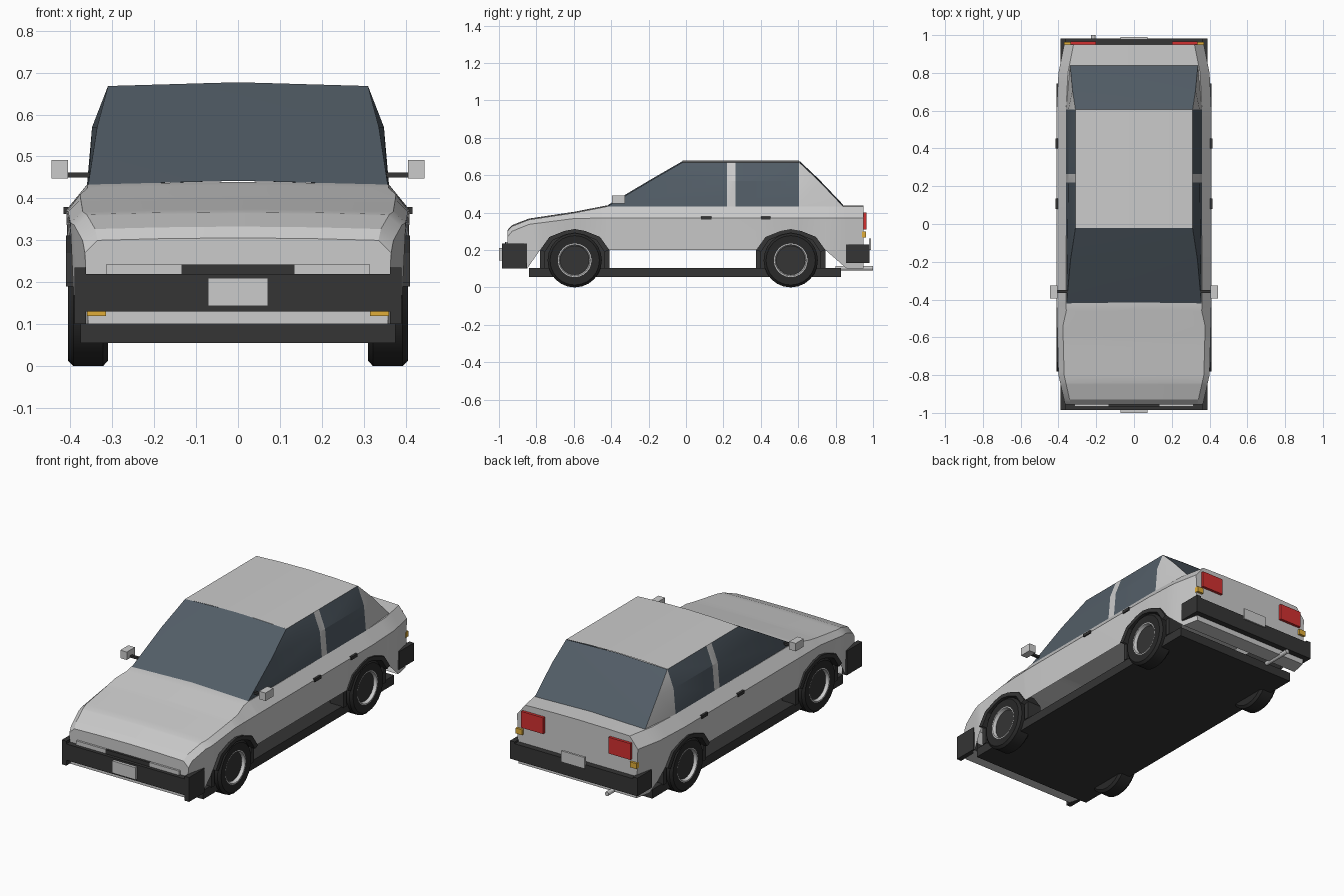
import bpy, bmesh, math
from mathutils import Vector

if "Cube" in bpy.data.objects:
    bpy.data.objects.remove(bpy.data.objects["Cube"])


def mat(name, r, g, b):
    m = bpy.data.materials.new(name)
    m.diffuse_color = (r, g, b, 1)
    m.use_nodes = True
    m.node_tree.nodes["Principled BSDF"].inputs["Base Color"].default_value = m.diffuse_color
    return m


DARK = mat("dark_trim", .035, .035, .035)
TYRE = mat("rubber", .022, .022, .022)
GLASS = mat("glass", .085, .11, .135)
RED = mat("red_lens", .65, .03, .03)
AMBER = mat("amber_lens", .75, .42, .04)
PAINT = mat("paint", .8, .8, .8)


def finish(name, bm, mats, mirror=True, smooth=None):
    if mirror:
        g = bmesh.ops.duplicate(bm, geom=bm.verts[:] + bm.edges[:] + bm.faces[:])["geom"]
        for v in g:
            if isinstance(v, bmesh.types.BMVert):
                v.co.x = -v.co.x
    bmesh.ops.remove_doubles(bm, verts=bm.verts[:], dist=.0005)
    bmesh.ops.recalc_face_normals(bm, faces=bm.faces[:])
    me = bpy.data.meshes.new(name)
    bm.to_mesh(me)
    bm.free()
    for m in mats:
        me.materials.append(m)
    ob = bpy.data.objects.new(name, me)
    bpy.context.collection.objects.link(ob)
    if smooth:
        bpy.ops.object.select_all(action='DESELECT')
        ob.select_set(True)
        bpy.context.view_layer.objects.active = ob
        bpy.ops.object.shade_smooth_by_angle(angle=math.radians(smooth))
    return ob


def box(name, x, y, z, m, mirror=False):
    bm = bmesh.new()
    bmesh.ops.create_cube(bm, size=1)
    for v in bm.verts:
        v.co = Vector([a[0] + (c + .5) * (a[1] - a[0]) for a, c in zip((x, y, z), v.co)])
    return finish(name, bm, [m], mirror)


def face(bm, pts, mi=0):
    f = bm.faces.new([bm.verts.new(p) for p in pts])
    f.material_index = mi


def lerp(table, y):
    for (a, u), (b, w) in zip(table, table[1:]):
        if y <= b:
            return u + (w - u) * max(0, y - a) / (b - a)
    return table[-1][1]


# Wheel arch outline, relative to axle (y, z)
AXLES = (-.595, .56)
ARCH = [(-.185, .2), (-.135, .27), (-.055, .302), (0, .312),
        (.055, .302), (.135, .27), (.185, .2)]

# Body shell: side-view curves sampled at shared stations
TOP = [(-.955, .30), (-.93, .327), (-.84, .362), (-.6, .398), (-.42, .433), (.95, .433)]
SHOULDER = [(-.955, .27), (-.93, .30), (-.84, .337), (-.6, .368), (-.4, .372), (.95, .372)]
WIDTH = [(-.955, .365), (-.8, .4), (-.4, .41), (.6, .41), (.8, .4), (.95, .37)]
LOW = ([(-.955, .1), (-.85, .1)] + [(AXLES[0] + y, z) for y, z in ARCH]
       + [(AXLES[1] + y, z) for y, z in ARCH] + [(.86, .1), (.95, .1)])
bm = bmesh.new()
ys = sorted({round(p[0], 3) for t in (TOP, SHOULDER, WIDTH, LOW) for p in t})


def section(y):
    w, top, low = lerp(WIDTH, y), lerp(TOP, y), lerp(LOW, y)
    xt = w - .05 if y > -.5 else w - .03
    return [(0, y, top + .006), (xt * .55, y, top + .004), (xt, y, top),
            (w, y, lerp(SHOULDER, y)), (w - .008, y, low), (0, y, low)]


for a, b in zip(ys, ys[1:]):
    p, q = section(a), section(b)
    ends = b < -.84 or a > .85
    for i in range(5 if ends else 4):
        face(bm, [p[i], p[i + 1], q[i + 1], q[i]])
for y in (ys[0], ys[-1]):
    face(bm, section(y))
finish("body_shell", bm, [PAINT], smooth=25)

# Cabin: columns of (base, waist, top) along one side, then mirrored
def column(y):
    return [(.36, y, .433), (.348, y, .57), (.31, y, .668)]


cols = [[(.357, -.42, .433), (.336, -.19, .57), (.31, -.02, .668)],
        column(.22), column(.265), column(.605),
        [(.338, .84, .433), (.326, .71, .57), (.31, .606, .668)]]
bm = bmesh.new()
for (a, b), mi in zip(zip(cols, cols[1:]), (1, 0, 1, 0)):
    for i in range(2):
        face(bm, [a[i], b[i], b[i + 1], a[i + 1]], mi)
for c in (cols[0], cols[-1]):
    mid = [(0, p[1] + (.0 if p[1] > 0 else .005), p[2] + .009) for p in c]
    for i in range(2):
        face(bm, [mid[i], c[i], c[i + 1], mid[i + 1]], 1)
rf = [(x, z) for x, z in ((0, .678), (.16, .675), (.31, .668))]
for (x0, z0), (x1, z1) in zip(rf, rf[1:]):
    face(bm, [(x0, -.02, z0), (x1, -.02, z1), (x1, .605, z1), (x0, .605, z0)])
finish("cabin", bm, [PAINT, GLASS], smooth=15)

# Floor pan
box("floor_pan", (-.375, .375), (-.84, .83), (.055, .105), DARK)

# Wheel arches: outer lip, tunnel and inner wall
for n, ay in zip(("front", "rear"), AXLES):
    outer = [(-.185, .1)] + ARCH + [(.185, .1)]
    inner = [(y * .86, .1 + (z - .1) * .9) for y, z in outer]
    bm = bmesh.new()
    for i in range(len(outer) - 1):
        o0, o1, i0, i1 = outer[i], outer[i + 1], inner[i], inner[i + 1]
        P = lambda x, p: (x, ay + p[0], p[1])
        lip = .41 if 0 < i < 7 else .385
        face(bm, [P(lip, o0), P(lip, o1), P(lip, i1), P(lip, i0)])
        face(bm, [P(lip, o0), P(lip, o1), P(.3, o1), P(.3, o0)])
        face(bm, [P(lip, i0), P(lip, i1), P(.3, i1), P(.3, i0)])
    face(bm, [(.3, ay + y, z) for y, z in outer])
    finish(n + "_wheel_arches", bm, [DARK])

    # Wheels: lathed tyre with a bright rim ring and recessed hub
    prof = [(0, .31), (.132, .31), (.145, .322), (.145, .392), (.132, .405),
            (.09, .402), (.084, .402), (.078, .385), (0, .385)]
    bm = bmesh.new()
    N = 24
    for k in range(N):
        a0, a1 = 2 * math.pi * k / N, 2 * math.pi * (k + 1) / N
        R = lambda p, a: (p[1], ay + p[0] * math.cos(a), .145 + p[0] * math.sin(a))
        for i in range(len(prof) - 1):
            p, q = prof[i], prof[i + 1]
            pts = [R(p, a0), R(q, a0), R(q, a1), R(p, a1)]
            if p[0] == 0:
                pts = pts[:3]
            elif q[0] == 0:
                pts = [pts[0], pts[1], pts[3]]
            face(bm, pts, 1 if i in (5, 6) else 2 if i == 7 else 0)
    finish(n + "_wheels", bm, [TYRE, PAINT, DARK], smooth=30)

# Bumpers with wrap-around ends
box("front_bumper", (-.367, .367), (-.985, -.945), (.13, .22), DARK)
box("front_bumper_ends", (.362, .39), (-.985, -.85), (.1, .235), DARK, True)
box("rear_bumper", (-.37, .37), (.945, .982), (.13, .22), DARK)
box("rear_bumper_ends", (.362, .39), (.855, .982), (.13, .23), DARK, True)

# Front lights, grille and plate
box("grille", (-.135, .135), (-.968, -.95), (.2, .243), DARK)
box("headlights", (.135, .315), (-.966, -.95), (.2, .243), PAINT, True)
box("front_indicators", (.315, .36), (-.965, -.94), (.12, .135), AMBER, True)
box("front_plate", (-.072, .072), (-1, -.98), (.143, .21), PAINT)

# Rear lights, plate and exhaust
box("tail_lights", (.2, .335), (.94, .965), (.31, .4), RED, True)
box("rear_indicators", (.33, .37), (.94, .963), (.268, .298), AMBER, True)
box("rear_plate", (-.072, .072), (.978, .99), (.2, .262), PAINT)
bpy.ops.mesh.primitive_cylinder_add(vertices=12, radius=.012, depth=.2,
                                    location=(-.215, .9, .103), rotation=(math.pi / 2, 0, 0))
bpy.context.object.name = "exhaust_pipe"

# Door mirrors and handles
box("mirror_arms", (.35, .41), (-.365, -.35), (.45, .462), DARK, True)
box("door_mirrors", (.405, .445), (-.395, -.325), (.448, .492), PAINT, True)
box("front_door_handles", (.4, .416), (.08, .135), (.363, .38), DARK, True)
box("rear_door_handles", (.4, .416), (.4, .452), (.363, .38), DARK, True)
